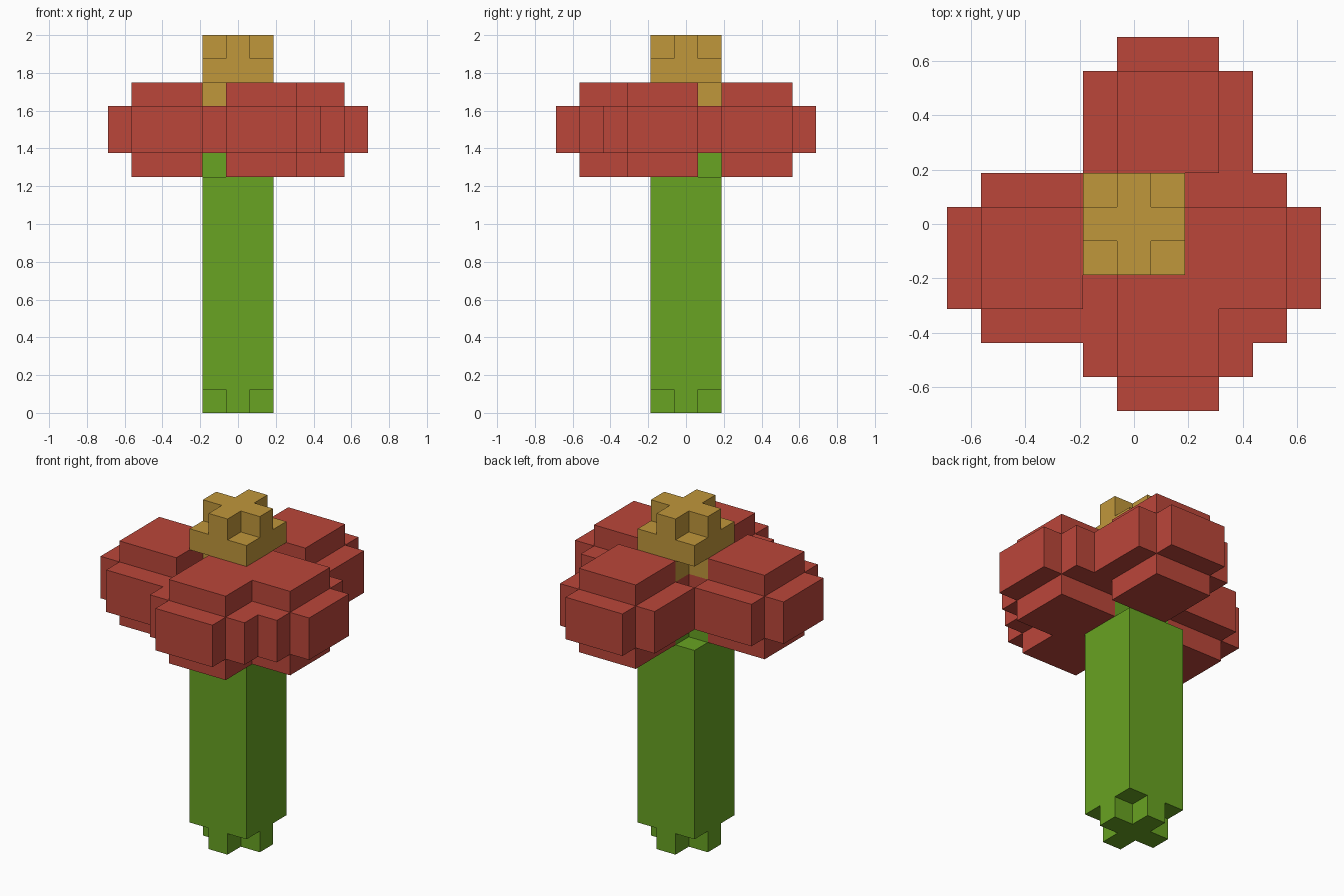
import bpy, bmesh
from mathutils import Vector

U = 0.125      # edge of one cube cell
HALF = 5.5     # cells from the centre to the outer petal tip

old = bpy.data.objects.get("Cube")
if old:
    bpy.data.objects.remove(old, do_unlink=True)


def material(name, rgb):
    m = bpy.data.materials.new(name)
    m.use_nodes = True
    m.diffuse_color = (*rgb, 1)
    m.node_tree.nodes["Principled BSDF"].inputs["Base Color"].default_value = (*rgb, 1)
    return m


green = material("leaf green", (0.138, 0.366, 0.016))
red = material("petal red", (0.497, 0.061, 0.042))
yellow = material("pollen yellow", (0.527, 0.309, 0.044))


def box(x, y, z, sx, sy, sz):
    """Cells of a box with its lowest corner at x, y, z."""
    return {(i, j, k) for i in range(x, x + sx)
            for j in range(y, y + sy) for k in range(z, z + sz)}


def rounded(x, y, z, sx, sy, sz):
    """A box with one row of cells taken off every edge."""
    return (box(x, y + 1, z + 1, sx, sy - 2, sz - 2)
            | box(x + 1, y, z + 1, sx - 2, sy, sz - 2)
            | box(x + 1, y + 1, z, sx - 2, sy - 2, sz))


def post(z, height):
    """A three-cell-square post with notched corners at both ends."""
    return (box(4, 4, z + 1, 3, 3, height - 2)
            | box(4, 5, z, 3, 1, height) | box(5, 4, z, 1, 3, height))


parts = {
    "stem": (post(0, 11), green),
    "flower_centre": (post(13, 3), yellow),
    "front_petal": (rounded(4, 0, 10, 5, 5, 4), red),
    "back_petal": (rounded(4, 6, 10, 5, 5, 4), red),
    "left_petal": (rounded(6, 2, 10, 5, 5, 4), red),
    "right_petal": (rounded(0, 2, 10, 5, 5, 4), red),
}
owner = {}
for name, (cells, mat) in parts.items():
    for c in cells:
        owner.setdefault(c, name)


def build(name, mat):
    """Skin the cells of one part, leaving out faces against other cells."""
    bm = bmesh.new()
    for cell in sorted(c for c in owner if owner[c] == name):
        centre = Vector(cell) + Vector((0.5 - HALF, 0.5 - HALF, 0.5))
        for axis in range(3):
            for sign in (-1, 1):
                step = [0, 0, 0]
                step[axis] = sign
                if tuple(a + b for a, b in zip(cell, step)) in owner:
                    continue
                n = Vector(step) / 2
                u = Vector((n.y, n.z, n.x))
                v = 2 * n.cross(u)
                corners = (-u - v, u - v, u + v, v - u)
                bm.faces.new([bm.verts.new((centre + n + c) * U) for c in corners])
    bmesh.ops.remove_doubles(bm, verts=bm.verts, dist=0.001)
    bmesh.ops.dissolve_limit(bm, angle_limit=0.01, verts=bm.verts, edges=bm.edges)
    mesh = bpy.data.meshes.new(name)
    bm.to_mesh(mesh)
    bm.free()
    mesh.materials.append(mat)
    bpy.context.collection.objects.link(bpy.data.objects.new(name, mesh))


for name, (cells, mat) in parts.items():
    build(name, mat)
